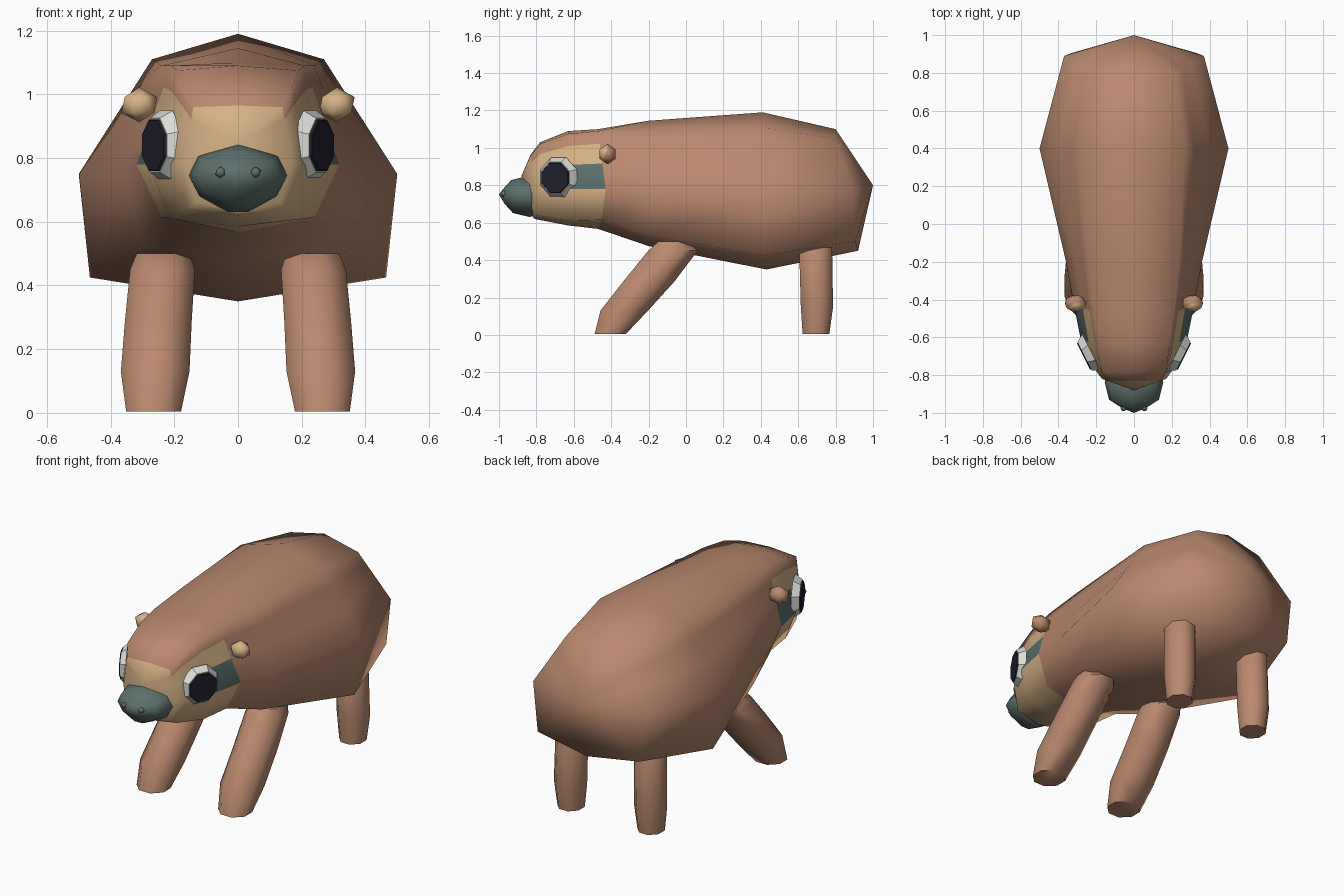
import bpy, bmesh, math
from mathutils import Vector, Matrix

cube = bpy.data.objects.get("Cube")
if cube:
    bpy.data.objects.remove(cube)


def material(name, r, g, b):
    m = bpy.data.materials.new(name)
    m.use_nodes = True
    m.diffuse_color = (r, g, b, 1)
    m.node_tree.nodes["Principled BSDF"].inputs["Base Color"].default_value = (r, g, b, 1)
    return m


brown = material("brown fur", 0.49, 0.25, 0.155)
tan = material("tan face", 0.68, 0.45, 0.24)
teal = material("grey green", 0.11, 0.165, 0.15)
white = material("eye white", 0.72, 0.72, 0.69)
dark = material("dark pupil", 0.016, 0.014, 0.026)


def finish(bm, name, mats, angle=80):
    """Turn a bmesh into a smooth shaded object."""
    bmesh.ops.recalc_face_normals(bm, faces=bm.faces)
    mesh = bpy.data.meshes.new(name)
    bm.to_mesh(mesh)
    bm.free()
    for m in mats:
        mesh.materials.append(m)
    ob = bpy.data.objects.new(name, mesh)
    bpy.context.collection.objects.link(ob)
    bpy.ops.object.select_all(action='DESELECT')
    ob.select_set(True)
    bpy.context.view_layer.objects.active = ob
    bpy.ops.object.shade_smooth_by_angle(angle=math.radians(angle))
    return ob


def loft(rings, tips=(None, None), paint=None):
    """Skin closed rings; ends are fans to a tip point or flat caps."""
    bm = bmesh.new()
    rows = [[bm.verts.new(p) for p in ring] for ring in rings]
    n = len(rows[0])
    for i in range(len(rows) - 1):
        for j in range(n):
            k = (j + 1) % n
            f = bm.faces.new((rows[i][j], rows[i][k], rows[i + 1][k], rows[i + 1][j]))
            if paint:
                f.material_index = paint(i, min(j, n - 1 - j))
    for row, tip, i in ((rows[0], tips[0], -1), (rows[-1], tips[1], len(rows) - 1)):
        if tip is None:
            bm.faces.new(row)
            continue
        v = bm.verts.new(tip)
        for j in range(n):
            f = bm.faces.new((row[j], row[(j + 1) % n], v))
            if paint:
                f.material_index = paint(i, min(j, n - 1 - j))
    return bm


# Body and head: one skin of half sections, mirrored into full rings
# y of top, side, bottom; top z; upper, side and lower corners (x, z); bottom z
SECTIONS = [
    ((0.80, 0.89, 0.92), 1.10, (0.22, 1.05), (0.37, 0.78), (0.33, 0.50), 0.45),
    ((0.41, 0.40, 0.43), 1.19, (0.27, 1.11), (0.50, 0.75), (0.465, 0.425), 0.35),
    ((-0.2, -0.2, -0.2), 1.145, (0.24, 1.09), (0.36, 0.76), (0.30, 0.53), 0.475),
    ((-0.47, -0.43, -0.47), 1.10, (0.21, 1.09), (0.318, 0.78), (0.24, 0.615), 0.567),
    ((-0.63, -0.62, -0.63), 1.09, (0.19, 1.075), (0.28, 0.78), (0.21, 0.61), 0.585),
    ((-0.78, -0.78, -0.81), 1.03, (0.17, 1.02), (0.20, 0.78), (0.16, 0.64), 0.62),
    ((-0.83, -0.82, -0.82), 0.965, (0.14, 0.96), (0.17, 0.78), (0.13, 0.66), 0.63),
]


def section(ys, top, upper, side, lower, bottom):
    u = Vector((upper[0], ys[0], upper[1]))
    s = Vector((side[0], ys[1], side[1]))
    low = Vector((lower[0], (ys[1] + ys[2]) / 2, lower[1]))
    half = [u, u.lerp(s, 0.22), u.lerp(s, 0.56), s, low]
    mirror = [Vector((-p.x, p.y, p.z)) for p in reversed(half)]
    return [Vector((0, ys[0], top))] + half + [Vector((0, ys[2], bottom))] + mirror


def fur(i, row):
    if i < 3 or (row < 2 and i < 6):
        return 0
    return 2 if (i == 3 and row == 3) else 1


finish(loft([section(*s) for s in SECTIONS],
            ((0, 1.0, 0.80), (0, -0.88, 0.85)), fur), "body_and_head", [brown, tan, teal])

# Muzzle: one outline scaled along y
HALF = [(0, 0.11), (0.125, 0.065), (0.155, 0.005), (0.12, -0.06), (0.03, -0.11)]
outline = HALF + [(-x, z) for x, z in reversed(HALF[1:])]
rings = [[(x * s, y + 0.04 * (0.5 - z), 0.74 + z * t) for x, z in outline]
         for y, s, t in ((-0.78, 0.9, 0.75), (-0.86, 1, 1), (-0.95, 0.85, 0.8), (-0.995, 0.4, 0.35))]
finish(loft(rings, (None, (0, -1.0, 0.75))), "muzzle", [teal])


def leg(name, sign, stations):
    """Eight sided leg through stations of z, x, y, width and depth radii."""
    rings = []
    for z, cx, cy, rx, ry in stations:
        angles = [math.pi * (k + 0.5) / 4 for k in range(8)]
        rings.append([(sign * (cx + rx * 1.06 * math.cos(a)),
                       cy + ry * 1.06 * math.sin(a), z) for a in angles])
    finish(loft(rings), name, [brown], 50)


FRONT = [(0.005, 0.265, -0.405, 0.088, 0.085), (0.13, 0.26, -0.33, 0.11, 0.13),
         (0.29, 0.25, -0.195, 0.107, 0.14), (0.45, 0.237, -0.07, 0.104, 0.135),
         (0.5, 0.235, -0.07, 0.085, 0.08)]
HIND = [(0.005, 0.26, 0.695, 0.07, 0.073), (0.15, 0.26, 0.70, 0.085, 0.088),
        (0.47, 0.255, 0.693, 0.083, 0.09), (0.49, 0.255, 0.70, 0.07, 0.075)]

for side, sign in (("left", 1), ("right", -1)):
    leg(side + "_front_leg", sign, FRONT)
    leg(side + "_hind_leg", sign, HIND)

    # Eye: bevelled white disc with a thin dark plate
    out = Vector((sign * 0.894, -0.447, 0))
    turn = out.to_track_quat('Z', 'Y').to_matrix().to_4x4() @ Matrix.Rotation(math.pi / 8, 4, 'Z')
    centre = Vector((sign * 0.243, -0.69, 0.84))
    for name, r1, r2, depth, offset, mat in (
            ("eye_white", 0.118, 0.092, 0.04, 0.0, white),
            ("pupil", 0.088, 0.084, 0.008, 0.023, dark)):
        bm = bmesh.new()
        bmesh.ops.create_cone(bm, cap_ends=True, segments=8, radius1=r1, radius2=r2, depth=depth,
                              matrix=Matrix.Translation(centre + out * offset) @ turn)
        finish(bm, side + "_" + name, [mat], 30)

    # Ear: small faceted ball, tan towards the front
    bm = bmesh.new()
    bmesh.ops.create_icosphere(bm, subdivisions=1, radius=1,
                               matrix=Matrix.Translation((sign * 0.31, -0.42, 0.967))
                               @ Matrix.Diagonal((0.063, 0.05, 0.055, 1)))
    bm.normal_update()
    for f in bm.faces:
        f.material_index = 1 if f.normal.y < -0.1 else 0
    finish(bm, side + "_ear", [brown, tan])

    # Nostril bump
    bm = bmesh.new()
    bmesh.ops.create_icosphere(bm, subdivisions=1, radius=0.018,
                               matrix=Matrix.Translation((sign * 0.055, -0.975, 0.755)))
    finish(bm, side + "_nostril", [teal])
